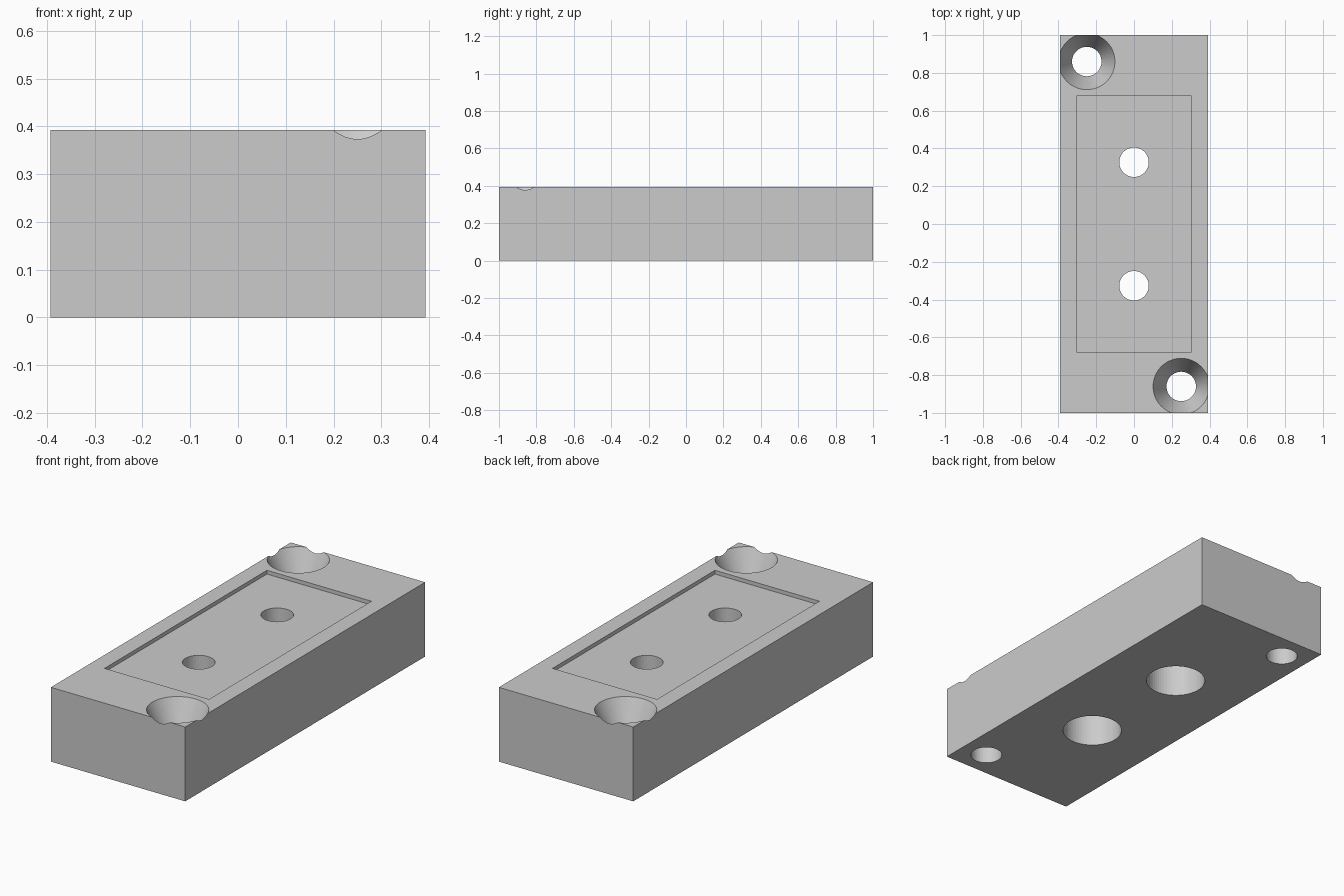
import bpy
import bmesh
from mathutils import Matrix, Vector

cube = bpy.data.objects.get("Cube")
if cube:
    bpy.data.objects.remove(cube, do_unlink=True)

HEIGHT = 0.392
POCKET_DEPTH = 0.02
HOLE_R = 0.078
SEGMENTS = 64

grey = bpy.data.materials.new("plain grey")
grey.use_nodes = True
grey.diffuse_color = (0.6, 0.6, 0.6, 1)
grey.node_tree.nodes["Principled BSDF"].inputs["Base Color"].default_value = (0.6, 0.6, 0.6, 1)


def finish(name, bm):
    mesh = bpy.data.meshes.new(name)
    bm.to_mesh(mesh)
    bm.free()
    mesh.materials.append(grey)
    obj = bpy.data.objects.new(name, mesh)
    bpy.context.collection.objects.link(obj)
    return obj


def box(name, sx, sy, z0, z1):
    bm = bmesh.new()
    bmesh.ops.create_cube(bm, size=1)
    bmesh.ops.scale(bm, vec=(sx, sy, z1 - z0), verts=bm.verts)
    bmesh.ops.translate(bm, vec=(0, 0, (z0 + z1) / 2), verts=bm.verts)
    return finish(name, bm)


def turned(name, x, y, profile):
    """Closed solid of revolution from (radius, z) points, bottom to top."""
    bm = bmesh.new()
    points = [(0, profile[0][1])] + profile + [(0, profile[-1][1])]
    verts = [bm.verts.new((r, 0, z)) for r, z in points]
    edges = [bm.edges.new(pair) for pair in zip(verts, verts[1:])]
    bmesh.ops.spin(bm, geom=verts + edges, cent=(0, 0, 0), axis=(0, 0, 1),
                   angle=6.283185307, steps=SEGMENTS)
    bmesh.ops.remove_doubles(bm, verts=bm.verts, dist=1e-5)
    bmesh.ops.recalc_face_normals(bm, faces=bm.faces)
    bmesh.ops.transform(bm, matrix=Matrix.Translation(Vector((x, y, 0))), verts=bm.verts)
    return finish(name, bm)


def cut(target, cutter):
    cutter.hide_render = True
    cutter.hide_set(True)
    mod = target.modifiers.new(cutter.name, "BOOLEAN")
    mod.operation = "DIFFERENCE"
    mod.solver = "EXACT"
    mod.object = cutter
    bpy.context.view_layer.objects.active = target
    bpy.ops.object.modifier_apply(modifier=mod.name)
    bpy.data.objects.remove(cutter, do_unlink=True)


# Solid block with a shallow rectangular pocket in the top
block = box("mounting_block", 0.784, 2.0, 0, HEIGHT)
cut(block, box("pocket_cutter", 0.61, 1.354, HEIGHT - POCKET_DEPTH, HEIGHT + 0.1))

# Centre screw holes, counterbored from below; corner holes, countersunk from above
SINK_R, SINK_DEPTH, BORE_R, BORE_DEPTH = 0.149, 0.15, 0.147, 0.24
slope = (SINK_R - HOLE_R) / SINK_DEPTH
for side in (-1, 1):
    cut(block, turned("counterbore_cutter", 0, side * 0.327,
                      [(BORE_R, -0.1), (BORE_R, BORE_DEPTH),
                       (HOLE_R, BORE_DEPTH), (HOLE_R, HEIGHT + 0.1)]))
    cut(block, turned("countersink_cutter", side * -0.25, side * 0.86,
                      [(HOLE_R, -0.1), (HOLE_R, HEIGHT - SINK_DEPTH),
                       (SINK_R + slope * 0.05, HEIGHT + 0.05)]))
